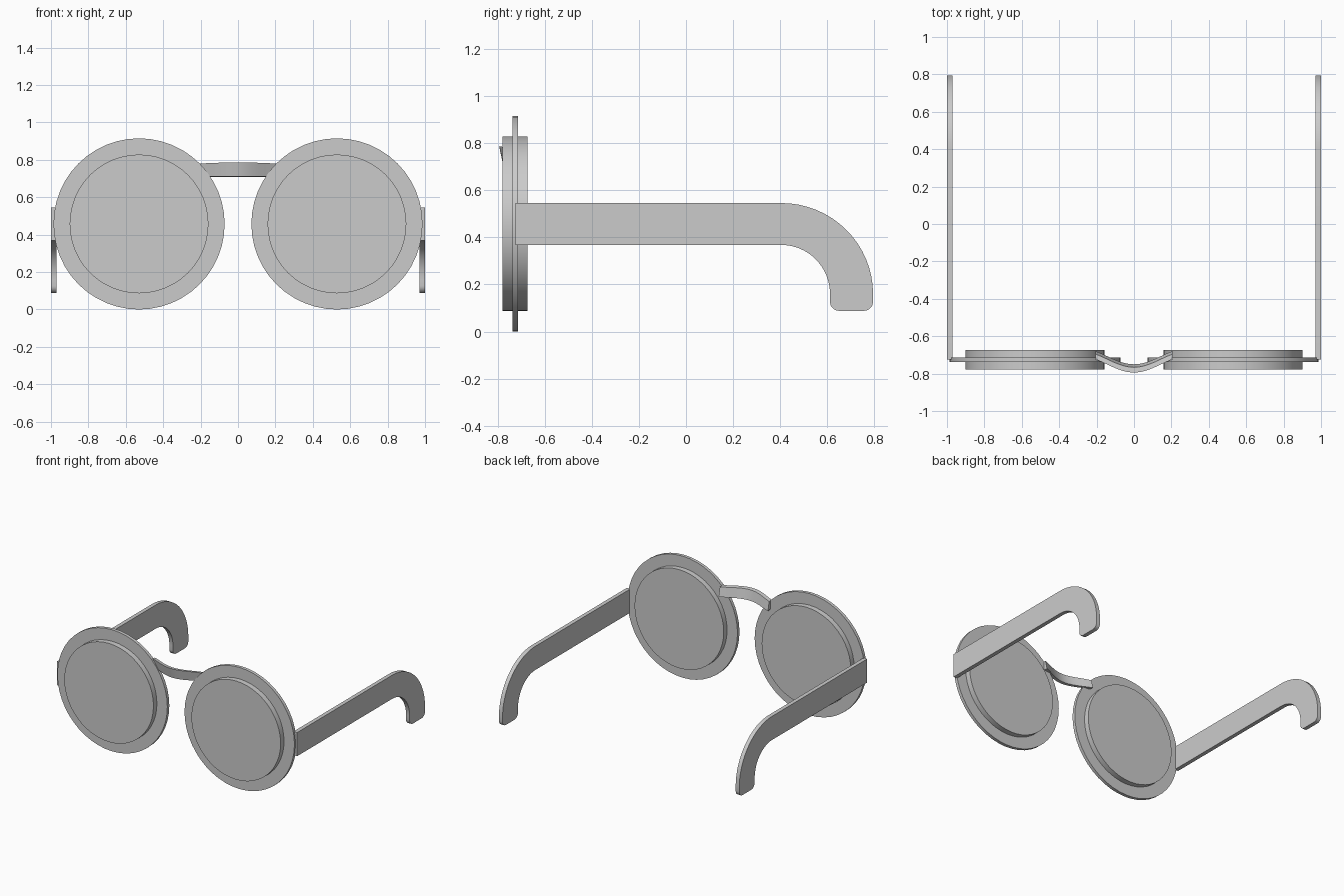
import bpy, bmesh, math

if "Cube" in bpy.data.objects:
    bpy.data.objects.remove(bpy.data.objects["Cube"])

grey = bpy.data.materials.new("light_grey")
grey.diffuse_color = (0.6, 0.6, 0.6, 1)
grey.use_nodes = True
grey.node_tree.nodes["Principled BSDF"].inputs["Base Color"].default_value = grey.diffuse_color


def finish(obj, angle=35):
    obj.data.materials.append(grey)
    bpy.ops.object.select_all(action='DESELECT')
    obj.select_set(True)
    bpy.context.view_layer.objects.active = obj
    bpy.ops.object.shade_smooth_by_angle(angle=math.radians(angle))


def disc(name, x, radius, y0, y1):
    bpy.ops.mesh.primitive_cylinder_add(
        vertices=48, radius=radius, depth=y1 - y0,
        location=(x, (y0 + y1) / 2, 0.4575), rotation=(math.pi / 2, 0, 0))
    obj = bpy.context.object
    obj.name = name
    finish(obj)


def mesh_object(name, bm):
    bmesh.ops.recalc_face_normals(bm, faces=bm.faces)
    me = bpy.data.meshes.new(name)
    bm.to_mesh(me)
    bm.free()
    obj = bpy.data.objects.new(name, me)
    bpy.context.collection.objects.link(obj)
    finish(obj)


def arc(cy, cz, ry, rz, a0, a1, n):
    pts = []
    for i in range(n + 1):
        a = math.radians(a0 + (a1 - a0) * i / n)
        pts.append((cy + ry * math.cos(a), cz + rz * math.sin(a)))
    return pts


# Side outline of an arm: straight bar, hooked ear piece, rounded tip
outline = [(-0.725, 0.368), (-0.725, 0.546)]
outline += arc(0.405, 0.16, 0.39, 0.386, 90, 0, 16)
outline += arc(0.757, 0.126, 0.038, 0.038, 0, -90, 5)
outline += arc(0.65, 0.126, 0.038, 0.038, -90, -180, 5)
outline += arc(0.405, 0.16, 0.207, 0.208, 0, 90, 16)

for side, s in (("left", -1), ("right", 1)):
    # Round rim and the thicker lens set through it
    disc(side + "_rim", s * 0.529, 0.4575, -0.738, -0.714)
    disc(side + "_lens", s * 0.529, 0.371, -0.779, -0.674)

    # Arm
    bm = bmesh.new()
    face = bm.faces.new([bm.verts.new((s * 0.97, y, z)) for y, z in outline])
    ext = bmesh.ops.extrude_face_region(bm, geom=[face])
    moved = [v for v in ext["geom"] if isinstance(v, bmesh.types.BMVert)]
    bmesh.ops.translate(bm, verts=moved, vec=(s * 0.03, 0, 0))
    mesh_object(side + "_arm", bm)

# Bridge: a bowed strip, its top leaning forward
bm = bmesh.new()
rings = []
steps = 20
for i in range(steps + 1):
    t = -1 + 2 * i / steps
    x = 0.205 * t
    bow = 0.07 * (1 - math.cos(math.pi * t * 0.72)) / (1 - math.cos(math.pi * 0.72))
    y = -0.794 + bow
    top = 0.786 - 0.006 * t * t
    rings.append([bm.verts.new(p) for p in (
        (x, y, top), (x, y + 0.028, top - 0.004),
        (x, y + 0.044, 0.709), (x, y + 0.016, 0.711))])
for a, b in zip(rings, rings[1:]):
    for k in range(4):
        bm.faces.new((a[k], a[(k + 1) % 4], b[(k + 1) % 4], b[k]))
bm.faces.new(rings[0])
bm.faces.new(rings[-1])
mesh_object("bridge", bm)
